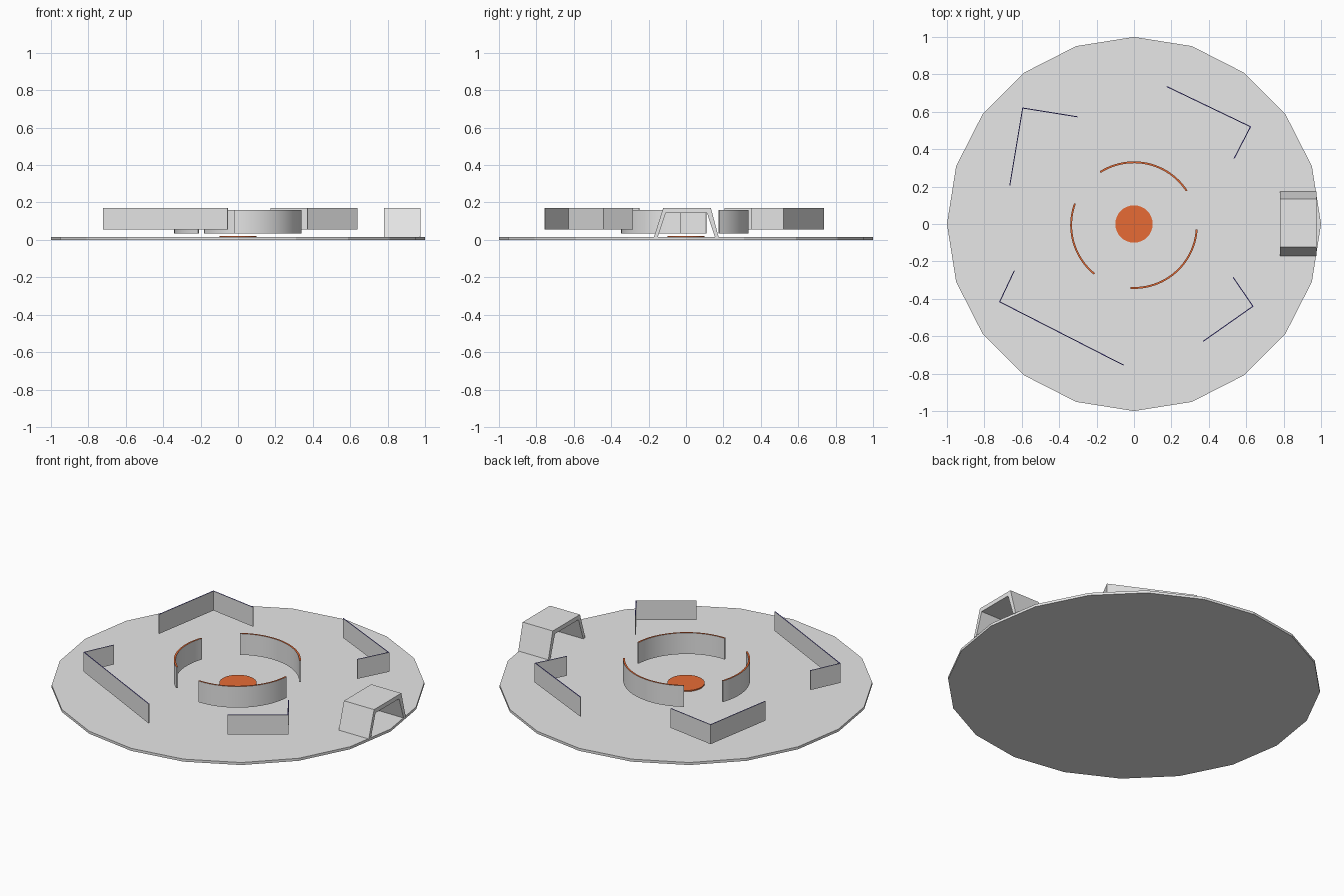
import bpy, bmesh, math
from mathutils import Vector

if "Cube" in bpy.data.objects:
    bpy.data.objects.remove(bpy.data.objects["Cube"])


def material(name, rgb):
    m = bpy.data.materials.new(name)
    m.diffuse_color = (*rgb, 1)
    m.use_nodes = True
    m.node_tree.nodes["Principled BSDF"].inputs["Base Color"].default_value = m.diffuse_color
    return m


GREY = material("light_grey", (0.8, 0.8, 0.8))
ORANGE = material("orange", (0.8, 0.148, 0.036))
BLUE = material("indigo", (0.10, 0.08, 0.5))


def finish(name, bm, mats, smooth=False):
    bmesh.ops.recalc_face_normals(bm, faces=bm.faces)
    if len(mats) > 1:                      # second colour goes on the top faces
        for f in bm.faces:
            f.material_index = int(f.normal.z > 0.9)
    me = bpy.data.meshes.new(name)
    bm.to_mesh(me)
    bm.free()
    ob = bpy.data.objects.new(name, me)
    bpy.context.collection.objects.link(ob)
    for m in mats:
        me.materials.append(m)
    if smooth:
        bpy.ops.object.select_all(action='DESELECT')
        ob.select_set(True)
        bpy.context.view_layer.objects.active = ob
        bpy.ops.object.shade_smooth_by_angle(angle=math.radians(30))
    return ob


def disc(name, r, z0, z1, sides, mat):
    bm = bmesh.new()
    ring = [bm.verts.new((r * math.cos(2 * math.pi * i / sides),
                          r * math.sin(2 * math.pi * i / sides), z0)) for i in range(sides)]
    extrude(bm, [bm.faces.new(ring)], (0, 0, z1 - z0))
    return finish(name, bm, [mat])


def extrude(bm, faces, vec):
    # keep the start faces so the solid is closed
    out = bmesh.ops.extrude_face_region(bm, geom=faces, use_keep_orig=True)
    moved = [v for v in out["geom"] if isinstance(v, bmesh.types.BMVert)]
    bmesh.ops.translate(bm, verts=moved, vec=vec)


def wall(name, pts, z0, z1, t, mats, smooth=False):
    """Upright strip of thickness t along a path, with mitred corners."""
    pts = [Vector(p) for p in pts]
    bm = bmesh.new()
    sections = []
    for i, p in enumerate(pts):
        a = (p - pts[i - 1]).normalized() if i else (pts[1] - p).normalized()
        b = (pts[i + 1] - p).normalized() if i < len(pts) - 1 else a
        na, nb = Vector((-a.y, a.x)), Vector((-b.y, b.x))
        off = (na + nb) * (t / 2 / (1 + na.dot(nb)))
        l, r = p + off, p - off
        sections.append([bm.verts.new((q.x, q.y, z))
                         for q, z in ((l, z0), (r, z0), (r, z1), (l, z1))])
    for s, e in zip(sections, sections[1:]):
        for k in range(4):
            n = (k + 1) % 4
            bm.faces.new((s[k], s[n], e[n], e[k]))
    bm.faces.new(sections[0])
    bm.faces.new(sections[-1])
    return finish(name, bm, mats, smooth)


# Floor plate and centre spot
disc("base_plate", 1.0, 0.0, 0.015, 20, GREY)
disc("centre_spot", 0.1, 0.015, 0.022, 32, ORANGE)

# Curved inner walls with orange rims
for i, (a0, a1) in enumerate(((33, 122.5), (160, 231), (267, 356))):
    n = 24
    angles = [math.radians(a0 + (a1 - a0) * k / n) for k in range(n + 1)]
    wall(f"inner_wall_{i + 1}",
         [(0.336 * math.cos(a), 0.336 * math.sin(a) - 0.006) for a in angles],
         0.035, 0.16, 0.01, [GREY, ORANGE], True)

# Angled outer walls with indigo rims
for i, path in enumerate((
        ((0.175, 0.735), (0.623, 0.52), (0.535, 0.35)),
        ((-0.302, 0.573), (-0.595, 0.62), (-0.664, 0.207)),
        ((-0.64, -0.25), (-0.718, -0.416), (-0.055, -0.755)),
        ((0.53, -0.285), (0.636, -0.44), (0.37, -0.627)))):
    wall(f"outer_wall_{i + 1}", path, 0.055, 0.17, 0.005, [GREY, BLUE])

# Open gate with sloping sides at the rim
bm = bmesh.new()
profile = [(-0.172, 0.013), (-0.122, 0.17), (0.133, 0.17), (0.175, 0.013),
           (0.155, 0.013), (0.112, 0.145), (-0.108, 0.145), (-0.152, 0.013)]
v = [bm.verts.new((0.78, y, z)) for y, z in profile]
faces = [bm.faces.new((v[a], v[a + 1], v[6 - a], v[7 - a])) for a in range(3)]
extrude(bm, faces, (0.197, 0, 0))
finish("gate", bm, [GREY])
